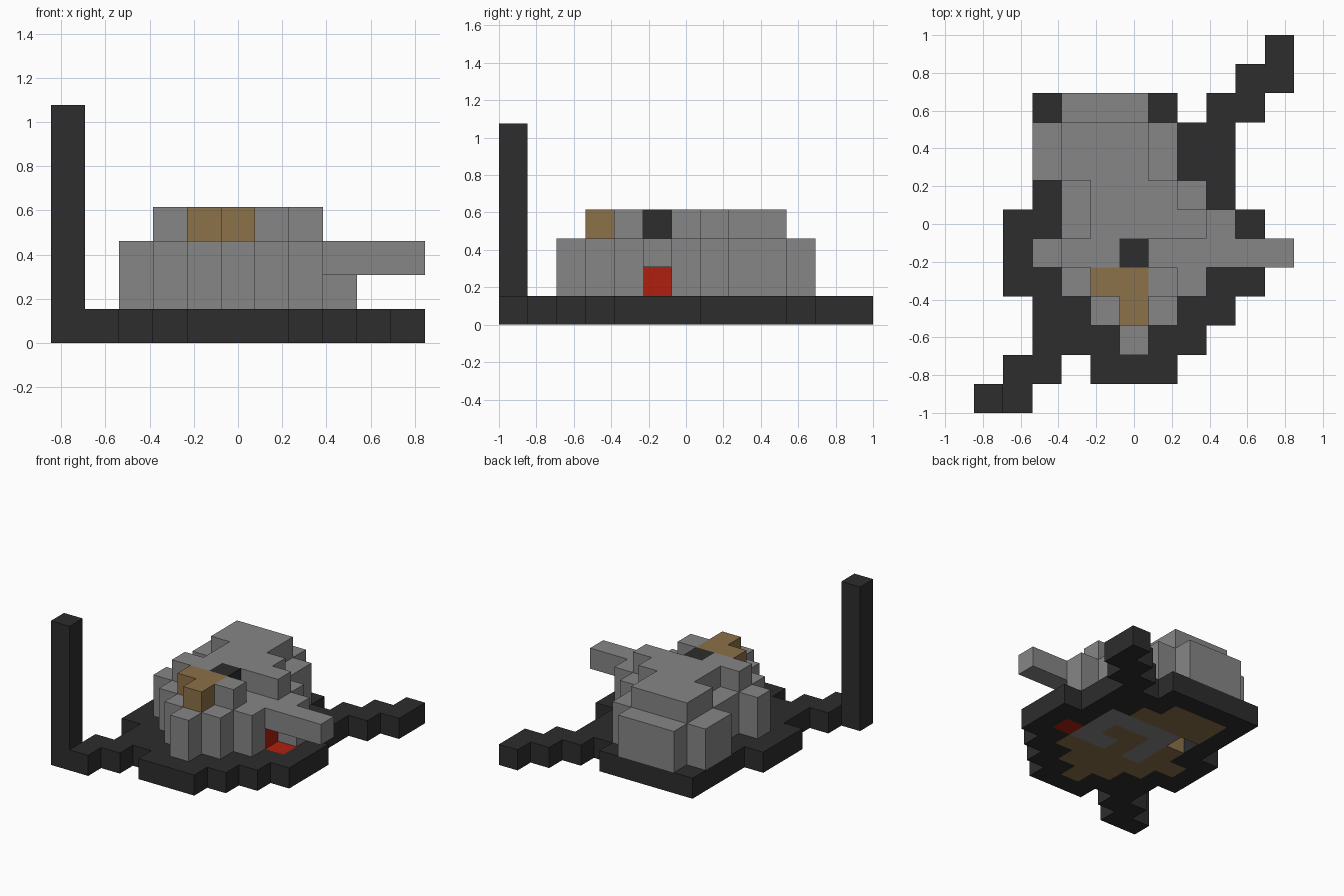
import bpy
from mathutils import Vector

cube = bpy.data.objects.get("Cube")
if cube:
    bpy.data.objects.remove(cube, do_unlink=True)

UNIT = 2 / 13
ORIGIN = Vector((-5.5, -6.5, 0))


def material(name, rgb):
    mat = bpy.data.materials.new(name)
    mat.use_nodes = True
    color = (*rgb, 1)
    mat.diffuse_color = color
    mat.node_tree.nodes["Principled BSDF"].inputs["Base Color"].default_value = color
    return mat


charcoal = material("charcoal", (0.026, 0.026, 0.026))
grey = material("grey", (0.24, 0.24, 0.24))
brown = material("brown", (0.26, 0.165, 0.065))
red = material("red", (0.42, 0.014, 0.005))

blocks = {}   # grid cell -> part name
parts = {}    # part name -> material


def add(name, mat, low, high, *rects):
    """Fill rectangles (x start, x end, y start, y end) between two levels."""
    parts[name] = mat
    for x0, x1, y0, y1 in rects:
        for x in range(x0, x1):
            for y in range(y0, y1):
                for z in range(low, high):
                    blocks[x, y, z] = name


# Base slab with stepped arms at two corners
add("base", charcoal, 0, 1,
    (2, 7, 10, 11), (2, 9, 7, 10), (1, 10, 4, 7), (2, 9, 3, 4),
    (2, 8, 2, 3), (4, 7, 1, 2))
add("back_trail", charcoal, 0, 1,
    (8, 10, 10, 11), (9, 11, 11, 12), (10, 11, 12, 13))
add("front_trail", charcoal, 0, 1, (1, 3, 1, 2), (0, 2, 0, 1))
add("corner_post", charcoal, 0, 7, (0, 1, 0, 1))

# Inlays in the slab
add("brown_inlay", brown, 0, 1,
    (5, 6, 2, 3), (4, 7, 3, 4), (3, 8, 4, 5), (2, 4, 5, 6), (5, 6, 5, 6),
    (3, 4, 6, 7), (5, 7, 6, 7), (3, 6, 8, 10), (6, 7, 8, 9))
add("grey_inlay", grey, 0, 1,
    (4, 5, 5, 8), (6, 8, 5, 6), (7, 8, 6, 7), (5, 8, 7, 8))
del blocks[3, 7, 0]  # open pocket underneath

# Body, two levels of blocks
add("body", grey, 1, 3,
    (3, 6, 10, 11), (2, 7, 8, 10), (3, 8, 7, 8), (3, 9, 6, 7),
    (2, 8, 5, 6), (3, 8, 4, 5), (4, 7, 3, 4), (5, 6, 2, 3))
add("side_barrel", grey, 2, 3, (8, 11, 5, 6))

# Upper level
add("roof", grey, 3, 4,
    (3, 6, 8, 10), (4, 7, 7, 8), (4, 8, 6, 7), (3, 5, 5, 6), (6, 7, 4, 5))
add("hatch", charcoal, 3, 4, (5, 6, 5, 6))
add("brown_cap", brown, 3, 4, (4, 6, 4, 5), (5, 6, 3, 4))

# Red marks under the barrel
add("red_floor_mark", red, 0, 1, (8, 9, 5, 6))
add("red_wall_mark", red, 1, 2, (7, 8, 5, 6))


def build(name, mat):
    """Skin the outer faces of every block in one part."""
    verts, faces, index = [], [], {}

    def vert(p):
        key = tuple(p)
        if key not in index:
            index[key] = len(verts)
            verts.append((Vector(key) + ORIGIN) * UNIT)
        return index[key]

    for cell, owner in blocks.items():
        if owner != name:
            continue
        for axis in range(3):
            for side in (0, 1):
                near = list(cell)
                near[axis] += 2 * side - 1
                if tuple(near) in blocks:
                    continue
                u, v = (axis + 1) % 3, (axis + 2) % 3
                loop = []
                for du, dv in ((0, 0), (1, 0), (1, 1), (0, 1)):
                    p = list(cell)
                    p[axis] += side
                    p[u] += du
                    p[v] += dv
                    loop.append(vert(p))
                faces.append(loop if side else loop[::-1])
    mesh = bpy.data.meshes.new(name)
    mesh.from_pydata(verts, [], faces)
    mesh.materials.append(mat)
    bpy.context.collection.objects.link(bpy.data.objects.new(name, mesh))


for part_name, part_mat in parts.items():
    build(part_name, part_mat)
